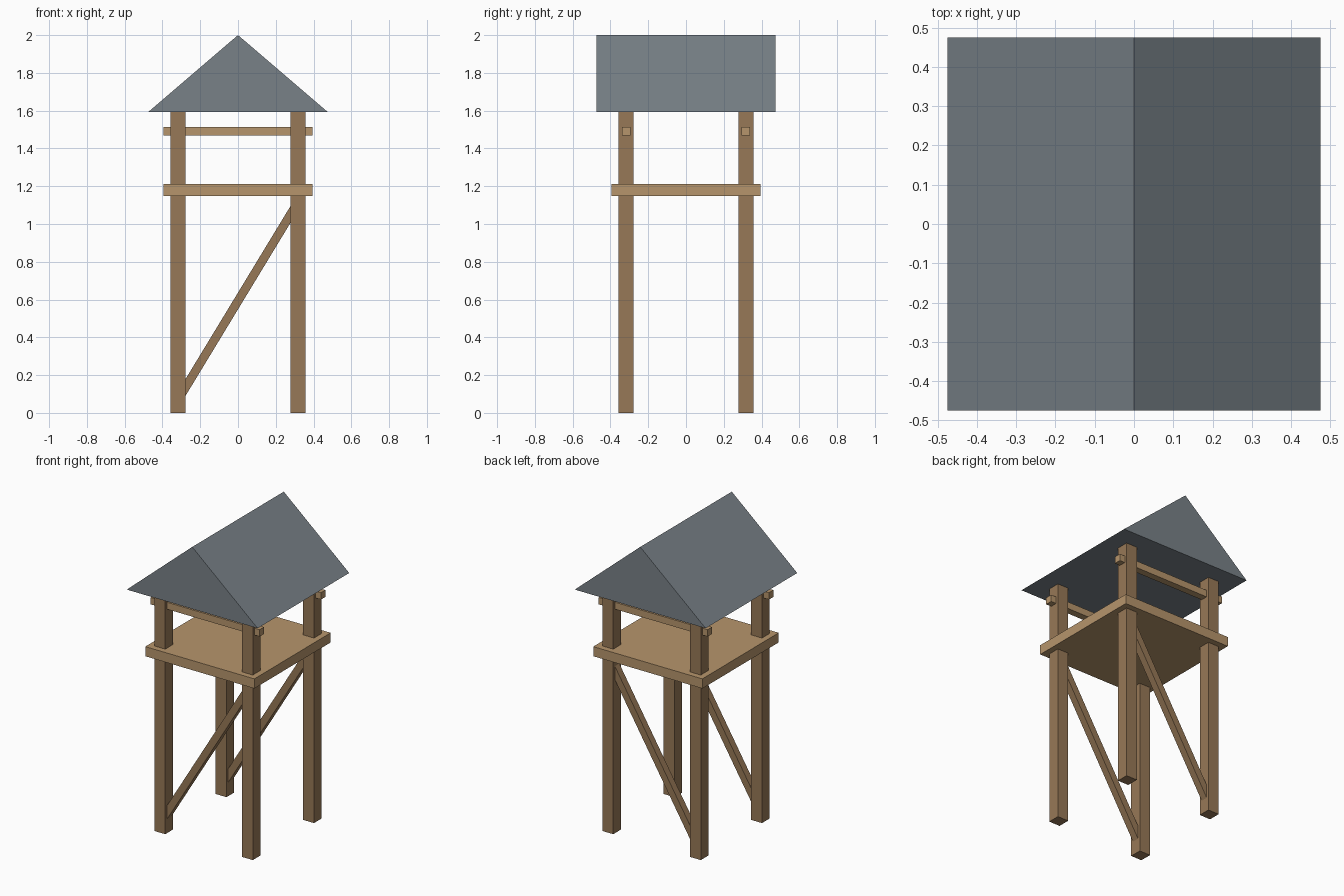
import bpy, math

if "Cube" in bpy.data.objects:
    bpy.data.objects.remove(bpy.data.objects["Cube"])

def material(name, color):
    m = bpy.data.materials.new(name)
    m.diffuse_color = (*color, 1)
    m.use_nodes = True
    m.node_tree.nodes["Principled BSDF"].inputs["Base Color"].default_value = m.diffuse_color
    return m

post_wood = material("post_wood", (0.31, 0.19, 0.095))
plank_wood = material("plank_wood", (0.47, 0.30, 0.15))
slate = material("slate", (0.19, 0.22, 0.245))

def box(name, center, size, mat, tilt=0):
    bpy.ops.mesh.primitive_cube_add(size=1, location=center, rotation=(0, tilt, 0))
    ob = bpy.context.object
    ob.name = name
    ob.scale = size
    bpy.ops.object.transform_apply(location=False, rotation=True, scale=True)
    ob.data.materials.append(mat)
    return ob

P = 0.317            # post offset from the centre
EAVES = 1.594        # underside of the roof

# Deck
box("platform", (0, 0, 1.18), (0.79, 0.79, 0.063), plank_wood)

for side, y in (("front", -P), ("back", P)):
    # Corner posts
    for hand, x in (("left", -P), ("right", P)):
        box(f"{side}_{hand}_post", (x, y, EAVES / 2), (0.079, 0.079, EAVES), post_wood)
    # Top rail through the posts
    box(f"{side}_rail", (0, y, 1.49), (0.79, 0.046, 0.045), plank_wood)
    # Diagonal brace between post centres, low left to high right
    z0, z1 = 0.07, 1.115
    box(f"{side}_brace", (0, y, (z0 + z1) / 2),
        (math.hypot(2 * P, z1 - z0), 0.046, 0.046), post_wood,
        -math.atan2(z1 - z0, 2 * P))

# Gable roof: triangular profile extruded front to back
R = 0.474
profile = [(-R, EAVES), (R, EAVES), (0, 2.0)]
verts = [(x, y, z) for y in (-R, R) for x, z in profile]
faces = [(0, 1, 2), (5, 4, 3), (0, 3, 4, 1), (1, 4, 5, 2), (2, 5, 3, 0)]
mesh = bpy.data.meshes.new("roof")
mesh.from_pydata(verts, [], faces)
mesh.materials.append(slate)
bpy.context.collection.objects.link(bpy.data.objects.new("roof", mesh))
